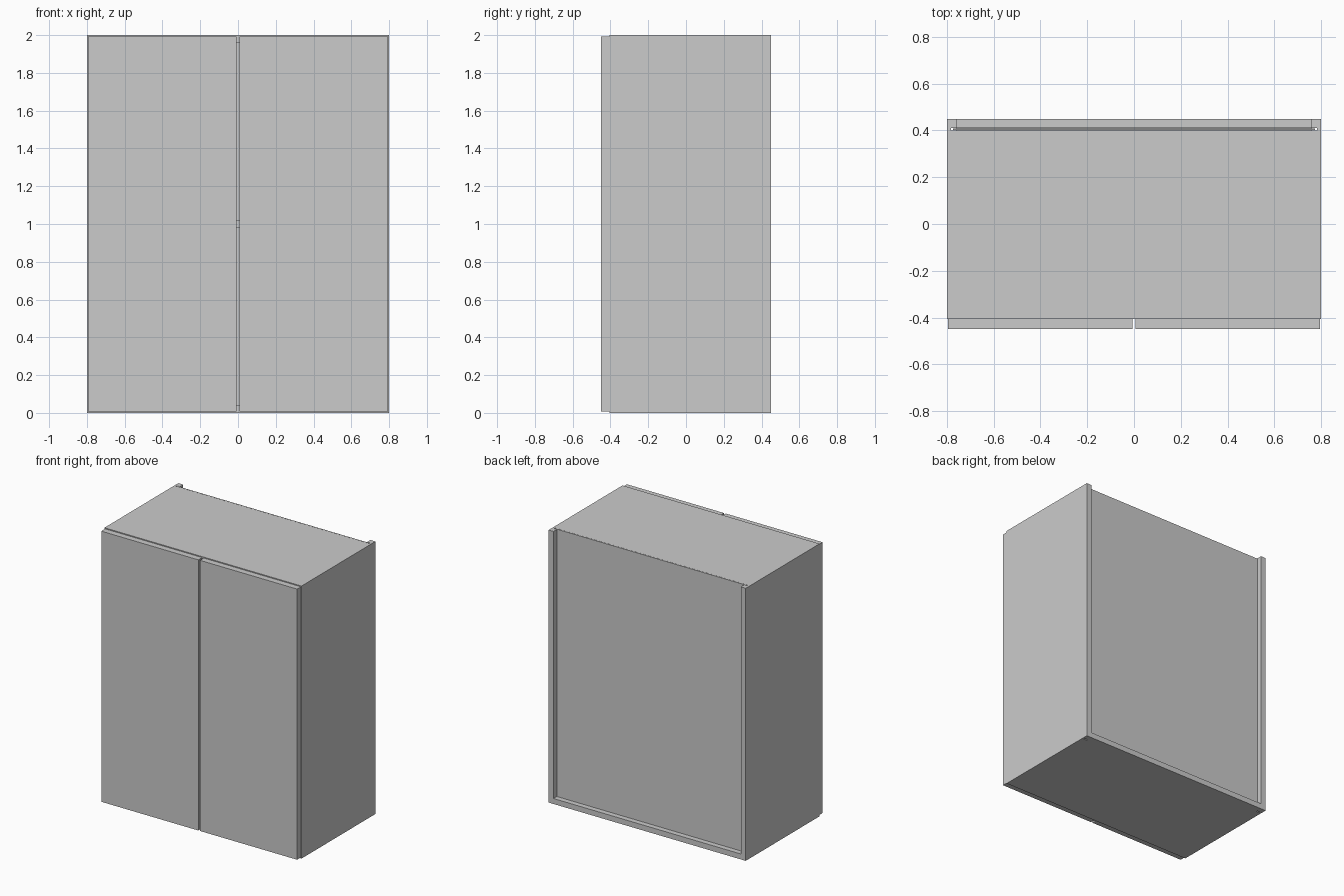
import bpy
import bmesh
from mathutils import Vector

if "Cube" in bpy.data.objects:
    bpy.data.objects.remove(bpy.data.objects["Cube"])


def extrude_profile(name, points, offset):
    """Solid made from a planar outline pushed along an offset."""
    bm = bmesh.new()
    face = bm.faces.new([bm.verts.new(p) for p in points])
    result = bmesh.ops.extrude_face_region(bm, geom=[face], use_keep_orig=True)
    verts = [g for g in result["geom"] if isinstance(g, bmesh.types.BMVert)]
    bmesh.ops.translate(bm, verts=verts, vec=Vector(offset))
    bmesh.ops.recalc_face_normals(bm, faces=bm.faces)
    mesh = bpy.data.meshes.new(name)
    bm.to_mesh(mesh)
    bm.free()
    obj = bpy.data.objects.new(name, mesh)
    bpy.context.collection.objects.link(obj)
    return obj


def box(name, x, y, z):
    outline = [(x[0], y[0], z[0]), (x[1], y[0], z[0]),
               (x[1], y[1], z[0]), (x[0], y[1], z[0])]
    return extrude_profile(name, outline, (0, 0, z[1] - z[0]))


W, H, T = 0.8, 2.0, 0.04            # half width, height, board thickness
FRONT, BACK = -0.406, 0.45          # carcass depth range
G0, G1, GD = 0.400, 0.411, 0.023    # groove range in y and its depth
INNER = W - T

# Side boards with a groove for the back panel, and doors
for s, side in ((-1, "left"), (1, "right")):
    outline = [(W, FRONT), (W, BACK), (INNER, BACK), (INNER, G1),
               (INNER + GD, G1), (INNER + GD, G0), (INNER, G0), (INNER, FRONT)]
    extrude_profile(side + "_side", [(s * x, y, 0) for x, y in outline], (0, 0, H))
    box(side + "_door", sorted((s * 0.007, s * 0.795)), (-BACK, FRONT), (0.007, 1.993))

# Bottom board, grooved and running under the back panel
outline = [(FRONT, 0), (BACK, 0), (BACK, T), (G1, T),
           (G1, T - GD), (G0, T - GD), (G0, T), (FRONT, T)]
extrude_profile("bottom_board", [(-INNER, y, z) for y, z in outline], (2 * INNER, 0, 0))

# Top board and middle shelf stop at the back panel
box("top_board", (-INNER, INNER), (FRONT, G0), (H - T, H))
box("middle_shelf", (-INNER, INNER), (FRONT, G0), (0.98, 1.02))

# Thin back panel sliding in the grooves
box("back_panel", (-0.775, 0.775), (G0 + 0.001, G1 - 0.003), (T - GD + 0.003, H))
